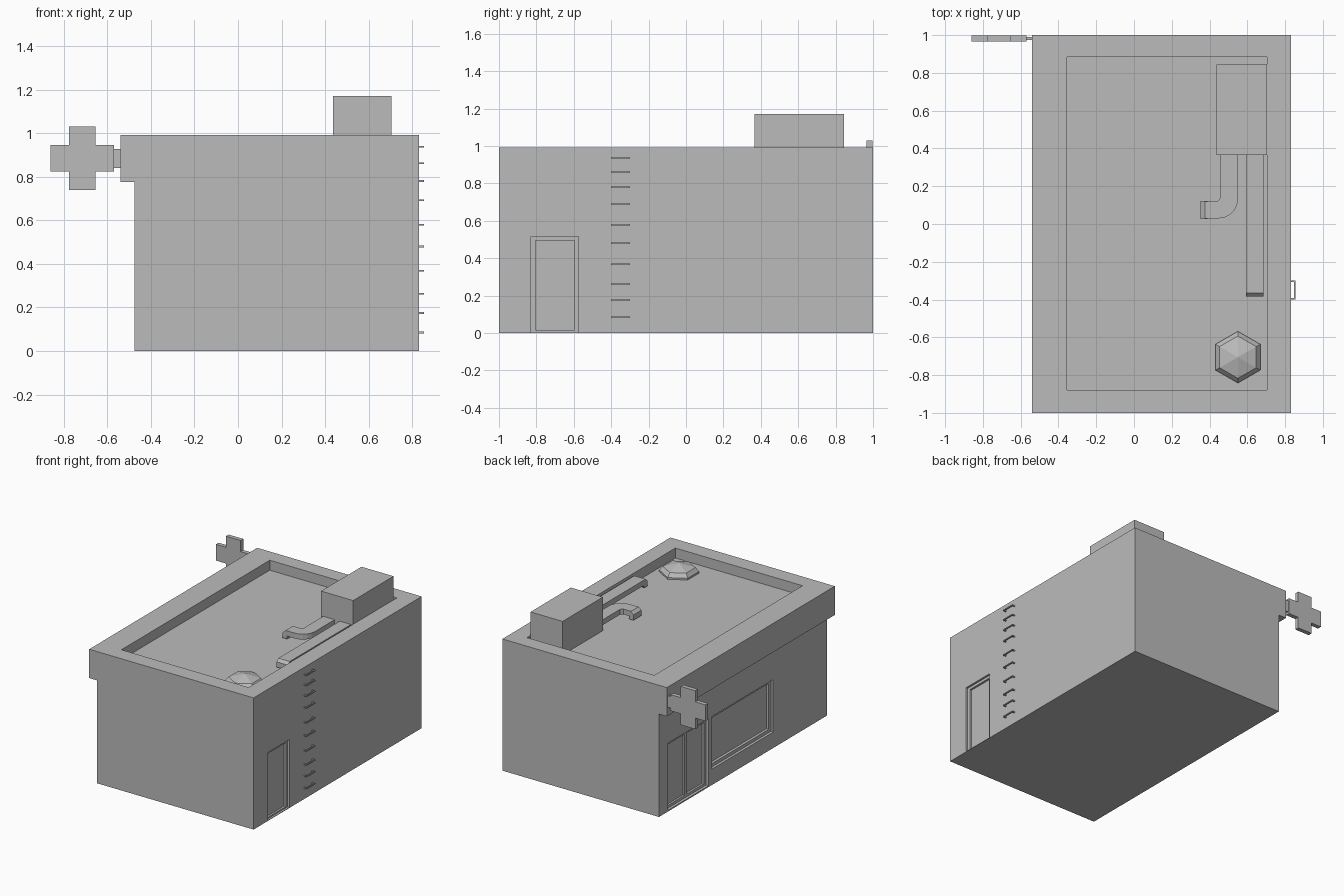
import bpy, bmesh, math
from mathutils import Vector

if "Cube" in bpy.data.objects:
    bpy.data.objects.remove(bpy.data.objects["Cube"])

grey = bpy.data.materials.new("light_grey")
grey.diffuse_color = (0.5, 0.5, 0.5, 1)
grey.use_nodes = True
grey.node_tree.nodes["Principled BSDF"].inputs["Base Color"].default_value = grey.diffuse_color


def finish(name, bm):
    bmesh.ops.recalc_face_normals(bm, faces=bm.faces)
    mesh = bpy.data.meshes.new(name)
    bm.to_mesh(mesh)
    bm.free()
    mesh.materials.append(grey)
    ob = bpy.data.objects.new(name, mesh)
    bpy.context.collection.objects.link(ob)
    return ob


def add_box(bm, x, y, z):
    vs = bmesh.ops.create_cube(bm, size=1)["verts"]
    for v in vs:
        v.co = Vector([(r[0] + r[1]) / 2 + c * (r[1] - r[0])
                       for r, c in zip((x, y, z), v.co)])


def box(name, x, y, z):
    bm = bmesh.new()
    add_box(bm, x, y, z)
    return finish(name, bm)


def prism(name, points, offset):
    """Extrude a closed outline of 3D points along offset."""
    bm = bmesh.new()
    face = bm.faces.new([bm.verts.new(p) for p in points])
    ext = bmesh.ops.extrude_face_region(bm, geom=[face])["geom"]
    moved = [g for g in ext if isinstance(g, bmesh.types.BMVert)]
    bmesh.ops.translate(bm, verts=moved, vec=offset)
    return finish(name, bm)


def cut(target, x, y, z):
    cutter = box("cutter", x, y, z)
    cutter.hide_render = True
    mod = target.modifiers.new("cut", "BOOLEAN")
    mod.operation = "DIFFERENCE"
    mod.solver = "EXACT"
    mod.object = cutter
    bpy.context.view_layer.objects.active = target
    bpy.ops.object.modifier_apply(modifier=mod.name)
    bpy.data.objects.remove(cutter)


# Building with a stepped fascia on the left side
L, R, FL, TOP, STEP = -0.475, 0.83, -0.54, 0.992, 0.775
outline = [(L, 0), (R, 0), (R, TOP), (FL, TOP), (FL, STEP), (L, STEP)]
building = prism("building", [(x, -1, z) for x, z in outline], (0, 2, 0))

# Sunken roof inside the parapet
FLOOR = 0.917
cut(building, (-0.355, 0.705), (-0.88, 0.885), (FLOOR, 1.2))

# Side door: frame recess, then panel recess
cut(building, (R - 0.015, 1), (-0.83, -0.575), (0.004, 0.515))
cut(building, (R - 0.03, 1), (-0.805, -0.595), (0.015, 0.495))

# Shop entrance with two leaves
cut(building, (-1, L + 0.02), (0.41, 0.89), (0.01, 0.515))
for y in ((0.435, 0.635), (0.665, 0.865)):
    cut(building, (-1, L + 0.035), y, (0.03, 0.49))

# Shop window
cut(building, (-1, L + 0.02), (-0.36, 0.37), (0.12, 0.515))
cut(building, (-1, L + 0.04), (-0.335, 0.345), (0.145, 0.49))

# Cross sign and its bracket
a, w = 0.145, 0.061
quarter = [(w, w), (w, a), (-w, a)]
cross = []
for i in range(4):
    c, s = round(math.cos(i * math.pi / 2)), round(math.sin(i * math.pi / 2))
    cross += [(-0.715 + c * x - s * z, 0.965, 0.885 + s * x + c * z)
              for x, z in quarter]
prism("cross_sign", cross, (0, 0.032, 0))
box("sign_bracket", (-0.572, FL + 0.002), (0.974, 0.99), (0.84, 0.927))

# Rooftop air unit
box("air_unit", (0.437, 0.704), (0.365, 0.845), (FLOOR, 1.17))

# Straight duct with a drooping sloped end
LOW, HIGH = 0.945, 0.985
side = [(0.37, LOW), (0.37, HIGH), (-0.365, HIGH), (-0.385, 0.965),
        (-0.385, 0.925), (-0.35, 0.925), (-0.335, LOW)]
prism("straight_duct", [(0.592, y, z) for y, z in side], (0.094, 0, 0))

# Bent duct: quarter turn built from an outer arc and an inner corner
arc = [(0.45 + 0.1 * math.cos(t), 0.13 - 0.1 * math.sin(t))
       for t in [i * math.pi / 10 for i in range(6)]]
plan = [(0.455, 0.37), (0.55, 0.37)] + arc + [(0.375, 0.03), (0.375, 0.118),
                                              (0.44, 0.118), (0.455, 0.135)]
prism("bent_duct", [(x, y, LOW) for x, y in plan], (0, 0, HIGH - LOW))
nozzle = [(0.375, HIGH), (0.352, 0.965), (0.352, 0.925), (0.39, 0.925),
          (0.39, LOW), (0.376, LOW)]
prism("bent_duct_nozzle", [(x, 0.027, z) for x, z in nozzle], (0, 0.096, 0))

# Six-sided roof vent: flared skirt with a low pointed cap
bm = bmesh.new()
rings = []
for r, z in ((0.137, FLOOR), (0.137, 0.93), (0.112, 0.958)):
    rings.append([bm.verts.new((0.55 + r * math.sin(i * math.pi / 3),
                                -0.705 + r * math.cos(i * math.pi / 3), z))
                  for i in range(6)])
tip = bm.verts.new((0.55, -0.705, 0.988))
for i in range(6):
    j = (i + 1) % 6
    for lo, hi in zip(rings, rings[1:]):
        bm.faces.new((lo[i], lo[j], hi[j], hi[i]))
    bm.faces.new((rings[-1][i], rings[-1][j], tip))
bm.faces.new(rings[0])
finish("roof_vent", bm)

# Ladder rungs: thin staples on the side wall
bm = bmesh.new()
for z in (0.085, 0.175, 0.263, 0.368, 0.48, 0.58, 0.692, 0.78, 0.862, 0.938):
    zr = (z - 0.004, z + 0.004)
    add_box(bm, (0.846, 0.854), (-0.4, -0.3), zr)
    for y in (-0.4, -0.308):
        add_box(bm, (R - 0.002, 0.846), (y, y + 0.008), zr)
finish("ladder_rungs", bm)
